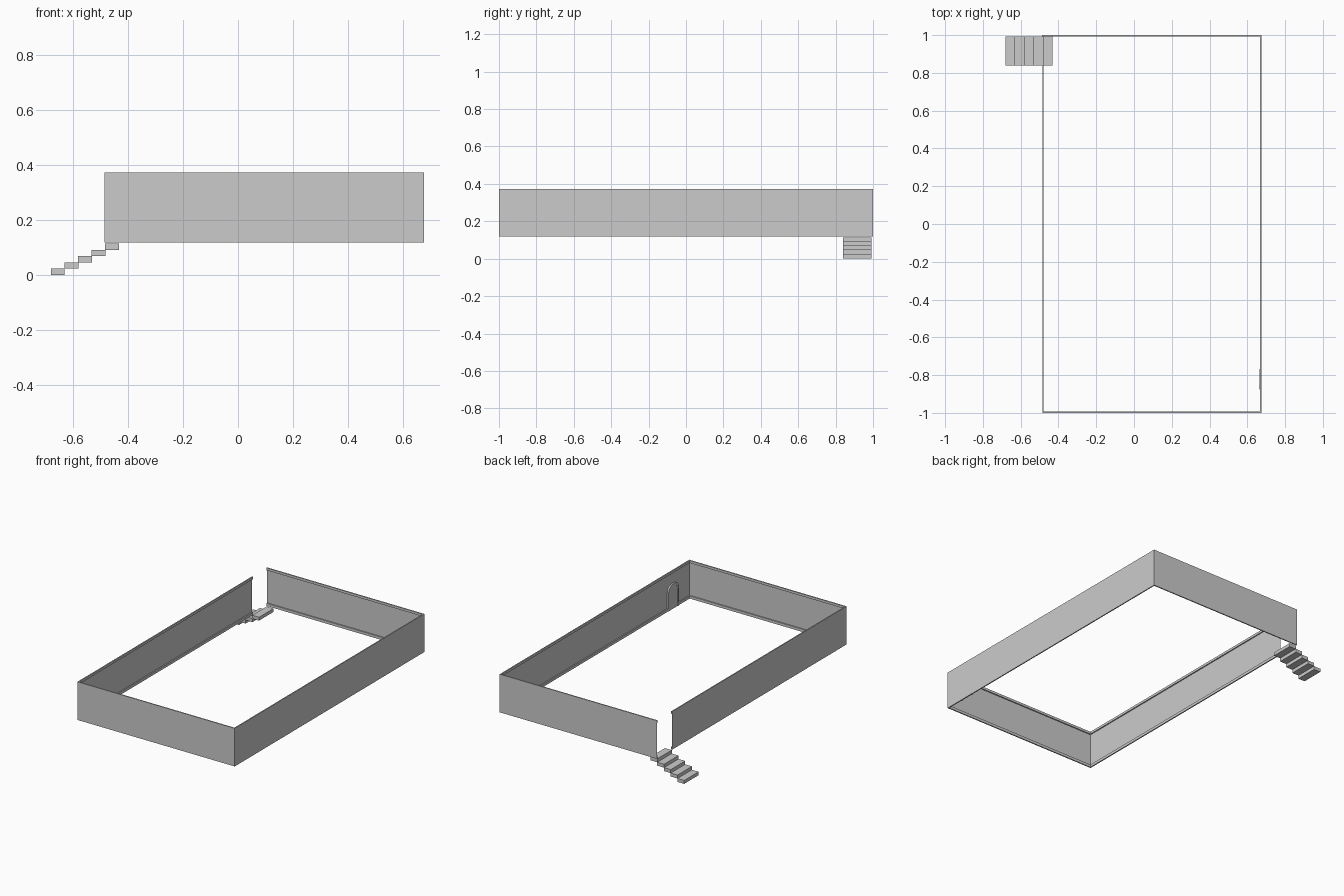
import bpy, bmesh, math

if "Cube" in bpy.data.objects:
    bpy.data.objects.remove(bpy.data.objects["Cube"])

X0, X1, Y0, Y1 = -0.486, 0.676, -1.0, 1.0
Z0, Z1 = 0.118, 0.372
GAP = 0.84          # end of the left wall; opening runs from here to the back wall


def make(name, bm):
    bmesh.ops.recalc_face_normals(bm, faces=bm.faces)
    me = bpy.data.meshes.new(name)
    bm.to_mesh(me)
    bm.free()
    ob = bpy.data.objects.new(name, me)
    bpy.context.collection.objects.link(ob)
    return ob


def path(d):
    # open wall outline, inset by d
    return [(X0, Y1 - d), (X1 - d, Y1 - d), (X1 - d, Y0 + d),
            (X0 + d, Y0 + d), (X0 + d, GAP)]


def sweep(name, profile, closed=True):
    # profile points are (inset, z), mitred around the outline
    bm = bmesh.new()
    cols = [[bm.verts.new((*p, z)) for p in path(d)] for d, z in profile]
    n = len(cols)
    for i in range(n if closed else n - 1):
        a, b = cols[i], cols[(i + 1) % n]
        for k in range(4):
            bm.faces.new((a[k], a[k + 1], b[k + 1], b[k]))
    if closed:
        bm.faces.new([c[0] for c in cols])
        bm.faces.new([c[-1] for c in cols])
    return make(name, bm)


def box(name, x0, x1, y0, y1, z0, z1):
    bm = bmesh.new()
    bmesh.ops.create_cube(bm, size=1)
    for v in bm.verts:
        v.co = ((x0, x1)[v.co.x > 0], (y0, y1)[v.co.y > 0], (z0, z1)[v.co.z > 0])
    return make(name, bm)


# thin walls
sweep("walls", [(0, Z0), (0, Z1)], closed=False)

# trims on the inside of the walls
def trim(name, za, zb, depth):
    sweep(name, [(0.0005, za), (depth, za), (depth, zb), (0.0005, zb)])


trim("baseboard", Z0, Z0 + 0.018, 0.008)
trim("crown_trim", Z1 - 0.016, Z1, 0.008)

# stairs
RUN, RISE = 0.0495, 0.0229
for i in range(5):
    x = -0.681 + i * RUN
    box(f"step_{i + 1}", x, x + RUN + 0.001, 0.84, 0.992, i * RISE, (i + 1) * RISE)


# arched door on the inside of the right wall
def arch(yc, half, top, r):
    pts = [(yc - half, Z0)]
    for s in (-1, 1):
        for k in range(7):
            a = math.radians(15 * k if s < 0 else 90 - 15 * k)
            pts.append((yc + s * (half - r + r * math.cos(a)), top - r + r * math.sin(a)))
    return pts + [(yc + half, Z0)]


outer, inner = arch(-0.822, 0.055, 0.284, 0.045), arch(-0.822, 0.041, 0.27, 0.033)

bm = bmesh.new()
rings = [[bm.verts.new((x, y, z)) for y, z in pts]
         for x, pts in ((X1 - 0.0005, outer), (X1 - 0.011, outer),
                        (X1 - 0.011, inner), (X1 - 0.0005, inner))]
for i in range(4):
    a, b = rings[i], rings[(i + 1) % 4]
    for k in range(len(a) - 1):
        bm.faces.new((a[k], a[k + 1], b[k + 1], b[k]))
for e in (0, -1):
    bm.faces.new([r[e] for r in rings])
make("door_frame", bm)

bm = bmesh.new()
f = bm.faces.new([bm.verts.new((X1 - 0.0085, y, z)) for y, z in inner])
make("door_panel", bm)
